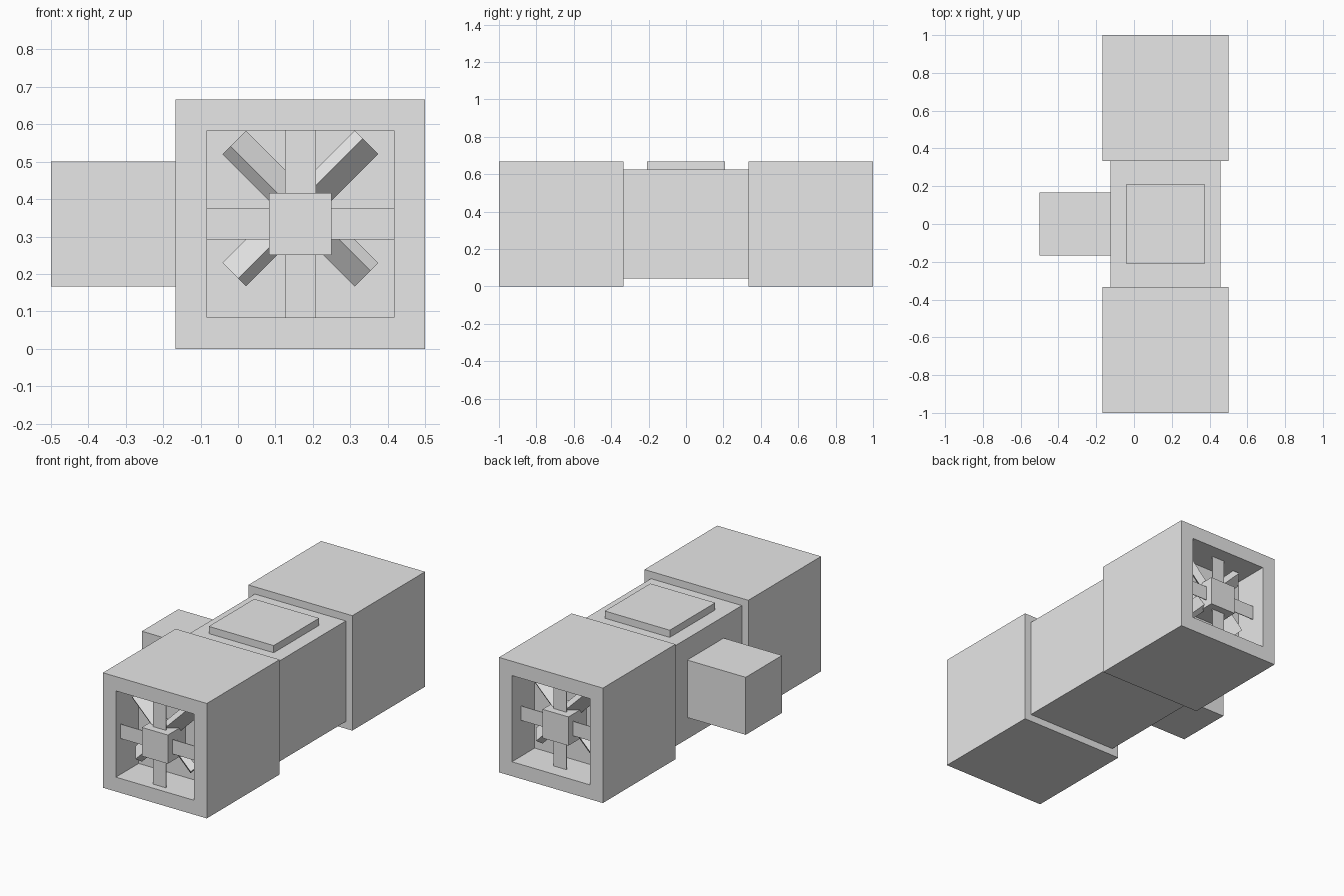
import bpy
import bmesh
from math import radians
from mathutils import Matrix, Vector

cube = bpy.data.objects.get("Cube")
if cube:
    bpy.data.objects.remove(cube, do_unlink=True)

P = 1 / 24            # modelling grid step
AXIS_X, AXIS_Z = 4 * P, 8 * P

grey = bpy.data.materials.new("plain grey")
grey.use_nodes = True
grey.diffuse_color = (0.8, 0.8, 0.8, 1)
grey.node_tree.nodes["Principled BSDF"].inputs["Base Color"].default_value = (0.8, 0.8, 0.8, 1)


def finish(name, bm):
    mesh = bpy.data.meshes.new(name)
    bm.to_mesh(mesh)
    bm.free()
    mesh.materials.append(grey)
    obj = bpy.data.objects.new(name, mesh)
    bpy.context.collection.objects.link(obj)
    return obj


def box(name, centre, size, turn=Matrix()):
    bm = bmesh.new()
    bmesh.ops.create_cube(bm, size=1)
    bm.transform(Matrix.Translation(centre) @ turn @ Matrix.Diagonal((*size, 1)))
    return finish(name, bm)


def end_housing(name, side):
    """Cube with a square recess sunk into its outer face."""
    bm = bmesh.new()
    bmesh.ops.create_cube(bm, size=16 * P)
    bm.transform(Matrix.Translation((AXIS_X, side * 16 * P, AXIS_Z)))
    outer = max(bm.faces, key=lambda f: side * f.normal.y)
    bmesh.ops.inset_region(bm, faces=[outer], thickness=2 * P, use_even_offset=True)
    floor = bmesh.ops.extrude_face_region(bm, geom=[outer])
    bmesh.ops.delete(bm, geom=[outer], context='FACES')
    verts = [g for g in floor["geom"] if isinstance(g, bmesh.types.BMVert)]
    bmesh.ops.translate(bm, verts=verts, vec=(0, -side * 5 * P, 0))
    bmesh.ops.recalc_face_normals(bm, faces=bm.faces[:])
    finish(name, bm)


def fan(prefix, side, setback):
    """Hub, flat cross braces and four pitched blades."""
    def at(depth, z=AXIS_Z):
        return Vector((AXIS_X, side * (1 - setback - depth), z))

    box(prefix + "_hub", at(2 * P), (4 * P, 4 * P, 4 * P))
    # Braces run from the hub to the recess walls
    for label, dx, dz in (("left", 1, 0), ("right", -1, 0), ("top", 0, 1), ("bottom", 0, -1)):
        size = (4 * P if dx else 2 * P, 0.004, 4 * P if dz else 2 * P)
        box(f"{prefix}_brace_{label}", at(P + 0.002) + Vector((dx, 0, dz)) * 4 * P, size)
    # Blades pitched around their own length
    flip = Matrix.Rotation(radians(180 if side > 0 else 0), 4, 'Z')
    for i in range(4):
        turn = (flip @ Matrix.Rotation(radians(45 + 90 * i), 4, 'Y')
                @ Matrix.Rotation(radians(45), 4, 'X'))
        out = turn @ Vector((3 * P, 0, 0))
        box(f"{prefix}_blade_{i + 1}", at(2.5 * P, 9 * P) + out, (6 * P, P, 2 * P), turn)


# Body
end_housing("front_housing", -1)
end_housing("rear_housing", 1)
box("middle_body", (AXIS_X, 0, AXIS_Z), (14 * P, 16 * P, 14 * P))
box("top_plate", (AXIS_X, 0, 15.5 * P), (10 * P, 10 * P, P))
box("side_block", (-7.5 * P, 0, AXIS_Z), (9 * P, 8 * P, 8 * P))

# Fans
fan("front_fan", -1, 0)
fan("rear_fan", 1, P)
